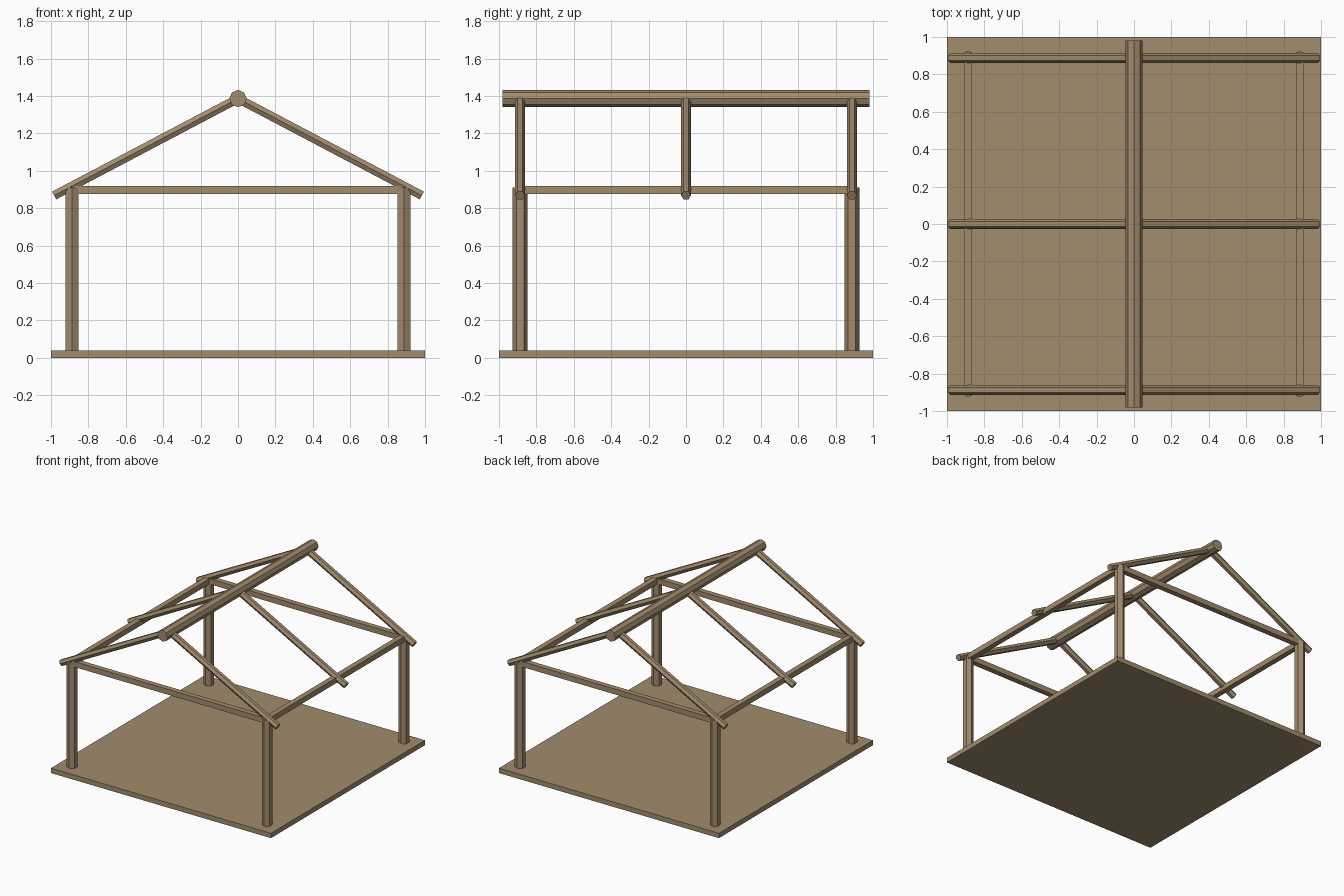
import bpy
from mathutils import Vector, Matrix
from math import radians

default = bpy.data.objects.get("Cube")
if default:
    bpy.data.objects.remove(default, do_unlink=True)

# One timber colour
COLOUR = (0.36, 0.262, 0.155, 1)
timber = bpy.data.materials.new("timber_brown")
timber.use_nodes = True
timber.diffuse_color = COLOUR
shader = timber.node_tree.nodes["Principled BSDF"]
shader.inputs["Base Color"].default_value = COLOUR
shader.inputs["Roughness"].default_value = 0.9


def finish(name):
    obj = bpy.context.object
    obj.name = name
    obj.data.materials.append(timber)
    return obj


def box(name, size, centre):
    bpy.ops.mesh.primitive_cube_add(size=1, location=centre)
    obj = finish(name)
    obj.data.transform(Matrix.Diagonal((*size, 1)))
    return obj


def pole(name, start, end, radius, sides, side_axis):
    """Faceted pole from start to end, with a corner pointing along side_axis."""
    start, end = Vector(start), Vector(end)
    along = (end - start).normalized()
    corner = Vector(side_axis)
    across = corner.cross(along)
    bpy.ops.mesh.primitive_cylinder_add(
        vertices=sides, radius=radius, depth=(end - start).length)
    obj = finish(name)
    # The primitive has its first corner on local +y
    turn = Matrix((across, corner, along)).transposed().to_4x4()
    obj.data.transform(Matrix.Translation((start + end) / 2) @ turn)
    return obj


POST = 0.887
EAVE_Z = 0.898
RIDGE_Z = 1.386
BEAM = 0.044

# Floor slab
box("floor", (2, 2, 0.04), (0, 0, 0.02))

# Corner posts
for x, side in ((POST, "left"), (-POST, "right")):
    for y, end in ((-POST, "front"), (POST, "back")):
        pole(f"{end}_{side}_post", (x, y, 0), (x, y, 0.91), 0.04, 6, (0, 1, 0))

# Square tie beams around the top of the posts
for s, end, side in ((-1, "front", "right"), (1, "back", "left")):
    box(f"{end}_beam", (2 * POST, BEAM, BEAM), (0, s * POST, EAVE_Z))
    box(f"{side}_beam", (BEAM, 2 * POST, BEAM), (s * POST, 0, EAVE_Z))

# Ridge pole
pole("ridge_pole", (0, -0.98, RIDGE_Z), (0, 0.98, RIDGE_Z), 0.046, 8, (1, 0, 0))

# Rafters sloping down from the ridge
for y, row in ((-POST, "front"), (0, "middle"), (POST, "back")):
    for s, side in ((1, "left"), (-1, "right")):
        pole(f"{row}_{side}_rafter", (0, y, RIDGE_Z), (s * 0.983, y, 0.868),
             0.027, 6, (0, 1, 0))
